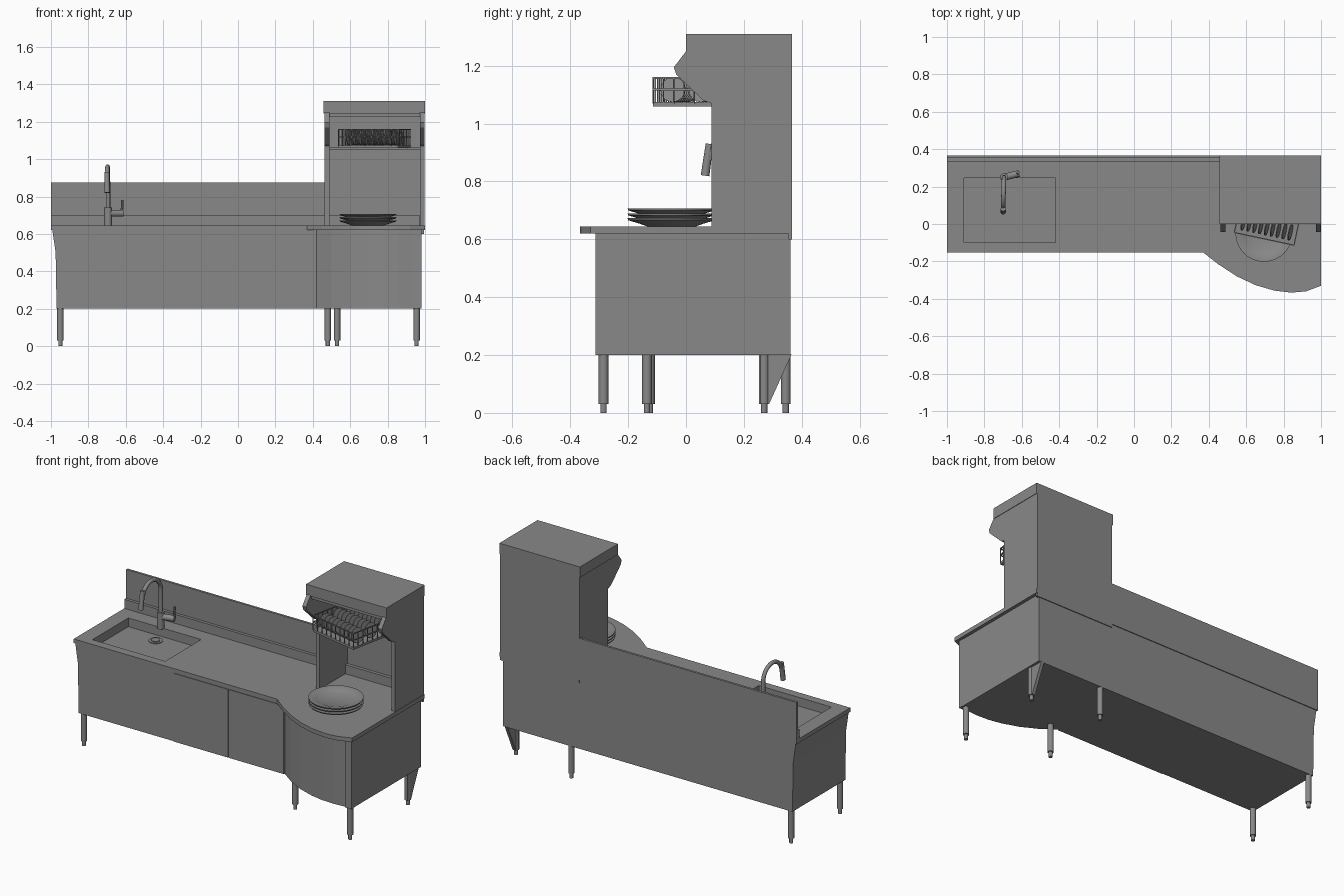
import bpy, bmesh, math
from mathutils import Vector, Matrix

if "Cube" in bpy.data.objects:
    bpy.data.objects.remove(bpy.data.objects["Cube"])

steel = bpy.data.materials.new("brushed_steel_grey")
steel.diffuse_color = (0.25, 0.25, 0.25, 1)
steel.use_nodes = True
steel.node_tree.nodes["Principled BSDF"].inputs["Base Color"].default_value = steel.diffuse_color


def finish(name, bm, smooth=False):
    bmesh.ops.recalc_face_normals(bm, faces=bm.faces[:])
    me = bpy.data.meshes.new(name)
    bm.to_mesh(me)
    bm.free()
    me.materials.append(steel)
    ob = bpy.data.objects.new(name, me)
    bpy.context.collection.objects.link(ob)
    if smooth:
        bpy.ops.object.select_all(action='DESELECT')
        ob.select_set(True)
        bpy.context.view_layer.objects.active = ob
        bpy.ops.object.shade_smooth_by_angle(angle=math.radians(35))
    return ob


def add_box(bm, x0, x1, y0, y1, z0, z1):
    m = Matrix.Translation(((x0 + x1) / 2, (y0 + y1) / 2, (z0 + z1) / 2))
    m = m @ Matrix.Diagonal((x1 - x0, y1 - y0, z1 - z0, 1))
    return bmesh.ops.create_cube(bm, size=1, matrix=m)['verts']


def box(name, *dims):
    bm = bmesh.new()
    add_box(bm, *dims)
    return finish(name, bm)


def add_rod(bm, a, b, r, seg=12, r2=None):
    a, b = Vector(a), Vector(b)
    d = b - a
    m = Matrix.Translation((a + b) / 2) @ d.to_track_quat('Z', 'Y').to_matrix().to_4x4()
    bmesh.ops.create_cone(bm, cap_ends=True, segments=seg, radius1=r,
                          radius2=r if r2 is None else r2, depth=d.length, matrix=m)


def loft(name, loops):
    """Closed solid through loops with equal point counts."""
    bm = bmesh.new()
    rows = [[bm.verts.new(p) for p in lp] for lp in loops]
    n = len(rows[0])
    for a, b in zip(rows, rows[1:]):
        for i in range(n):
            j = (i + 1) % n
            bm.faces.new((a[i], a[j], b[j], b[i]))
    bm.faces.new(rows[0])
    bm.faces.new(rows[-1])
    return finish(name, bm)


def cut(ob, cutter):
    mod = ob.modifiers.new("sink_cut", 'BOOLEAN')
    mod.operation, mod.solver, mod.object = 'DIFFERENCE', 'EXACT', cutter
    bpy.context.view_layer.objects.active = ob
    bpy.ops.object.modifier_apply(modifier=mod.name)


# Cabinet body: bulged front at the right, left end flaring out at the top
body_curve = [(0.42, -0.147), (0.5, -0.205), (0.6, -0.258), (0.7, -0.292),
              (0.78, -0.307), (0.86, -0.311), (0.94, -0.305), (0.98, -0.295)]
levels = [(0.2, -0.97), (0.5, -0.975), (0.622, -0.993)]
body = loft("cabinet_body", [[(x, y, z) for x, y in
            [(lx, 0.362), (lx, -0.147)] + body_curve + [(0.98, 0.362)]] for z, lx in levels])

# Worktop with the same bulge
top_curve = [(0.37, -0.152), (0.45, -0.215), (0.55, -0.28), (0.65, -0.327), (0.75, -0.356),
             (0.84, -0.367), (0.92, -0.36), (1.0, -0.33)]
outline = [(-1, 0.367), (-1, -0.152)] + top_curve + [(1, 0.367)]
worktop = loft("worktop", [[(x, y, z) for x, y in outline] for z in (0.62, 0.645)])

# Sink bowl cut through worktop into the body
cutter = box("sink_cutter", -0.91, -0.42, -0.10, 0.245, 0.592, 0.75)
cut(worktop, cutter)
cut(body, cutter)
bpy.data.objects.remove(cutter)

bm = bmesh.new()
add_rod(bm, (-0.68, 0.18, 0.591), (-0.68, 0.18, 0.596), 0.04, 24)
add_rod(bm, (-0.68, 0.18, 0.595), (-0.68, 0.18, 0.6), 0.025, 24)
finish("sink_drain", bm)

# Front door panels with narrow gaps
for i, (x0, x1) in enumerate([(-0.327, 0.038), (0.044, 0.412)]):
    box(f"door_panel_{i + 1}", x0, x1, -0.151, -0.146, 0.2, 0.615)
box("corner_post", 0.938, 0.982, -0.312, -0.28, 0.2, 0.62)

# Backsplash and its low ledge, which runs on through the tower
box("backsplash", -1, 0.47, 0.353, 0.367, 0.64, 0.875)
box("backsplash_ledge", -1, 0.97, 0.335, 0.355, 0.64, 0.7)

# Legs with narrower feet
legs = [(-0.95, -0.125), (-0.95, 0.345), (0.48, -0.135), (0.53, 0.345),
        (0.955, -0.285), (0.955, 0.27)]
for i, (x, y) in enumerate(legs):
    bm = bmesh.new()
    add_rod(bm, (x, y, 0.03), (x, y, 0.205), 0.017)
    add_rod(bm, (x, y, 0), (x, y, 0.032), 0.011)
    finish(f"leg_{i + 1}", bm, True)
gusset = [(0.253, 0.202), (0.365, 0.202), (0.287, 0.03), (0.253, 0.03)]
loft("leg_gusset", [[(x, y, z) for y, z in gusset] for x in (0.945, 0.965)])

# Tower: two profiled side panels, back panel and top box
side = [(0.365, 0.64), (0.365, 1.305), (0.0, 1.305), (0.0, 1.25), (-0.042, 1.195),
        (-0.034, 1.17), (0.06, 1.08), (0.088, 1.07), (0.088, 0.64)]
for name, x0, x1 in [("tower_side_left", 0.463, 0.488), ("tower_side_right", 0.972, 0.997)]:
    loft(name, [[(x, y, z) for y, z in side] for x in (x0, x1)])
box("tower_back", 0.465, 0.995, 0.355, 0.367, 0.6, 1.3)
box("tower_top", 0.458, 1.0, 0.0, 0.367, 1.245, 1.31)
box("tower_soffit", 0.485, 0.975, 0.01, 0.36, 1.225, 1.25)

# Stack of plates turned as one profile
bm = bmesh.new()
prof = [(0, 0.645), (0.085, 0.645)]
for k in range(3):
    z = 0.662 + k * 0.017
    prof += [(0.11, z - 0.008), (0.15, z + 0.004), (0.152, z + 0.011), (0.14, z + 0.011)]
prof += [(0.105, 0.697), (0.095, 0.692), (0, 0.692)]
vs = [bm.verts.new((r, 0, z)) for r, z in prof]
es = [bm.edges.new(p) for p in zip(vs, vs[1:])]
bmesh.ops.spin(bm, geom=vs + es, axis=(0, 0, 1), cent=(0, 0, 0),
               angle=math.tau, steps=40, use_merge=True)
bmesh.ops.remove_doubles(bm, verts=bm.verts[:], dist=0.0005)
bmesh.ops.translate(bm, verts=bm.verts[:], vec=(0.695, -0.05, 0))
finish("plate_stack", bm, True)

# Dish rack, turned slightly, with wire sides and standing dishes
turn = Matrix.Translation((0.73, 0.08, 0)) @ Matrix.Rotation(math.radians(-12), 4, 'Z')
h = 0.163
bm = bmesh.new()
add_box(bm, -h, h, -h, h, 1.06, 1.074)
for s in (-1, 1):
    for z in (1.118, 1.158):
        add_box(bm, -h, h, s * h - 0.003, s * h + 0.003, z - 0.003, z + 0.003)
        add_box(bm, s * h - 0.003, s * h + 0.003, -h, h, z - 0.003, z + 0.003)
    for i in range(10):
        t = -h + 2 * h * i / 9
        add_box(bm, t - 0.002, t + 0.002, s * h - 0.002, s * h + 0.002, 1.07, 1.158)
        add_box(bm, s * h - 0.002, s * h + 0.002, t - 0.002, t + 0.002, 1.07, 1.158)
bmesh.ops.transform(bm, matrix=turn, verts=bm.verts[:])
finish("dish_rack", bm)

bm = bmesh.new()
for row in range(3):
    for i in range(9):
        x, y = -0.13 + i * 0.032, -0.1 + row * 0.1
        add_rod(bm, (x, y, 1.117), (x + 0.005, y, 1.118), 0.044, 16)
bmesh.ops.transform(bm, matrix=turn, verts=bm.verts[:])
finish("rack_dishes", bm)
for i, y in enumerate((0.15, 0.24)):
    box(f"rack_rail_{i + 1}", 0.48, 0.98, y - 0.008, y + 0.008, 1.048, 1.061)

# Faucet: swept gooseneck, spray head, base and side lever
cu = bpy.data.curves.new("faucet_neck", 'CURVE')
cu.dimensions, cu.bevel_depth, cu.bevel_resolution, cu.use_fill_caps = '3D', 0.012, 3, True
path = [(0.25, 0.65), (0.25, 0.8)]
path += [(0.165 + 0.085 * math.cos(a), 0.875 + 0.085 * math.sin(a))
         for a in (math.pi * k / 14 for k in range(15))]
sp = cu.splines.new('POLY')
sp.points.add(len(path) - 1)
for p, (y, z) in zip(sp.points, path):
    p.co = (-0.695 - (0.25 - y) * 0.03, y, z, 1)
sp.use_smooth = True
cu.materials.append(steel)
neck = bpy.data.objects.new("faucet_neck", cu)
bpy.context.collection.objects.link(neck)
bpy.ops.object.select_all(action='DESELECT')
neck.select_set(True)
bpy.context.view_layer.objects.active = neck
bpy.ops.object.convert(target='MESH')

bm = bmesh.new()
add_rod(bm, (-0.70, 0.081, 0.93), (-0.70, 0.066, 0.82), 0.013, 16, 0.015)
add_rod(bm, (-0.695, 0.25, 0.64), (-0.695, 0.25, 0.74), 0.021, 16)
add_rod(bm, (-0.695, 0.25, 0.71), (-0.615, 0.27, 0.71), 0.018, 16)
add_rod(bm, (-0.622, 0.27, 0.7), (-0.618, 0.275, 0.78), 0.007, 10)
finish("faucet_body", bm, True)
